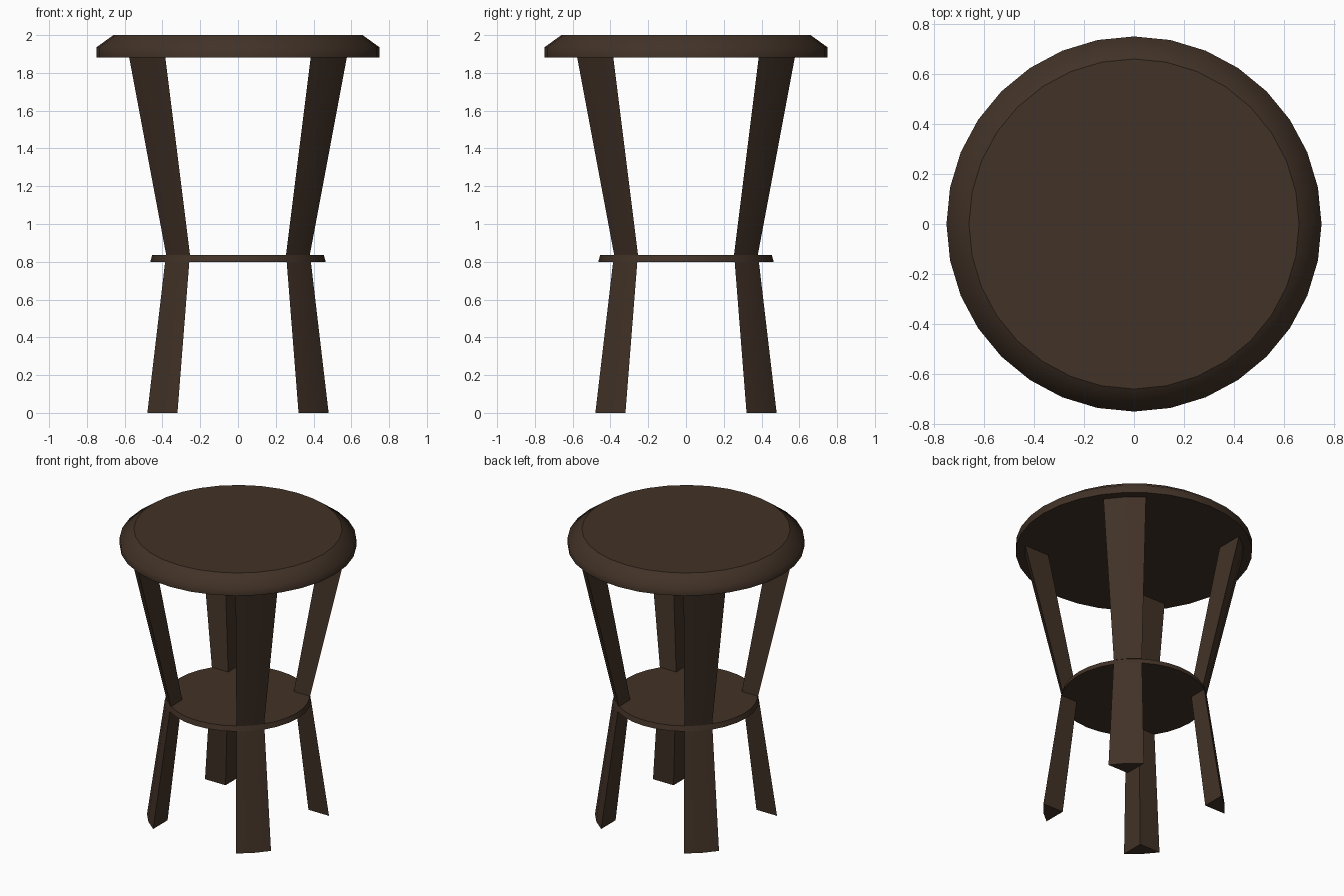
import bpy, bmesh, math

if "Cube" in bpy.data.objects:
    bpy.data.objects.remove(bpy.data.objects["Cube"])

wood = bpy.data.materials.new("dark brown wood")
wood.diffuse_color = (0.054, 0.032, 0.020, 1)
wood.use_nodes = True
wood.node_tree.nodes["Principled BSDF"].inputs["Base Color"].default_value = wood.diffuse_color

SIDES = 32
STEP = 2 * math.pi / SIDES


def loft(name, rings):
    """Join stacked rings of points into a closed solid: smooth sides, flat caps."""
    bm = bmesh.new()
    loops = [[bm.verts.new(p) for p in ring] for ring in rings]
    n = len(loops[0])
    for low, high in zip(loops, loops[1:]):
        for i in range(n):
            j = (i + 1) % n
            bm.faces.new((low[i], low[j], high[j], high[i])).smooth = True
    bm.faces.new(loops[0][::-1])
    bm.faces.new(loops[-1])
    bmesh.ops.recalc_face_normals(bm, faces=bm.faces)
    # keep corners crisp except the soft rounded outer surface
    for f in bm.faces:
        if abs(f.normal.z) > 0.95:
            f.smooth = False
    for e in bm.edges:
        if e.calc_face_angle(0) > math.radians(60):
            e.smooth = False
    mesh = bpy.data.meshes.new(name)
    bm.to_mesh(mesh)
    bm.free()
    mesh.materials.append(wood)
    obj = bpy.data.objects.new(name, mesh)
    bpy.context.collection.objects.link(obj)
    return obj


def disc(r, z):
    return [(r * math.cos(i * STEP), r * math.sin(i * STEP), z) for i in range(SIDES)]


def leg_section(r, z, turn):
    """Slice of the round outline closed by a square inner corner."""
    pts = [(r * math.cos(k * STEP), r * math.sin(k * STEP)) for k in (3, 4, 5)]
    inner = r * math.sin(3 * STEP)
    pts.append((inner, inner))
    c, s = math.cos(turn), math.sin(turn)
    return [(x * c - y * s, x * s + y * c, z) for x, y in pts]


# Round seat with a sloped upper rim
loft("seat", [disc(0.75, 1.882), disc(0.75, 1.935), disc(0.66, 2.0)])

# Round shelf at the waist
loft("shelf", [disc(0.464, 0.80), disc(0.455, 0.835)])

# Four legs, pinched at the shelf
corners = ["back_right", "back_left", "front_left", "front_right"]
for i, corner in enumerate(corners):
    turn = i * math.pi / 2
    loft(corner + "_lower_leg",
         [leg_section(0.577, 0.0, turn), leg_section(0.464, 0.80, turn)])
    loft(corner + "_upper_leg",
         [leg_section(0.457, 0.835, turn), leg_section(0.693, 1.882, turn)])
